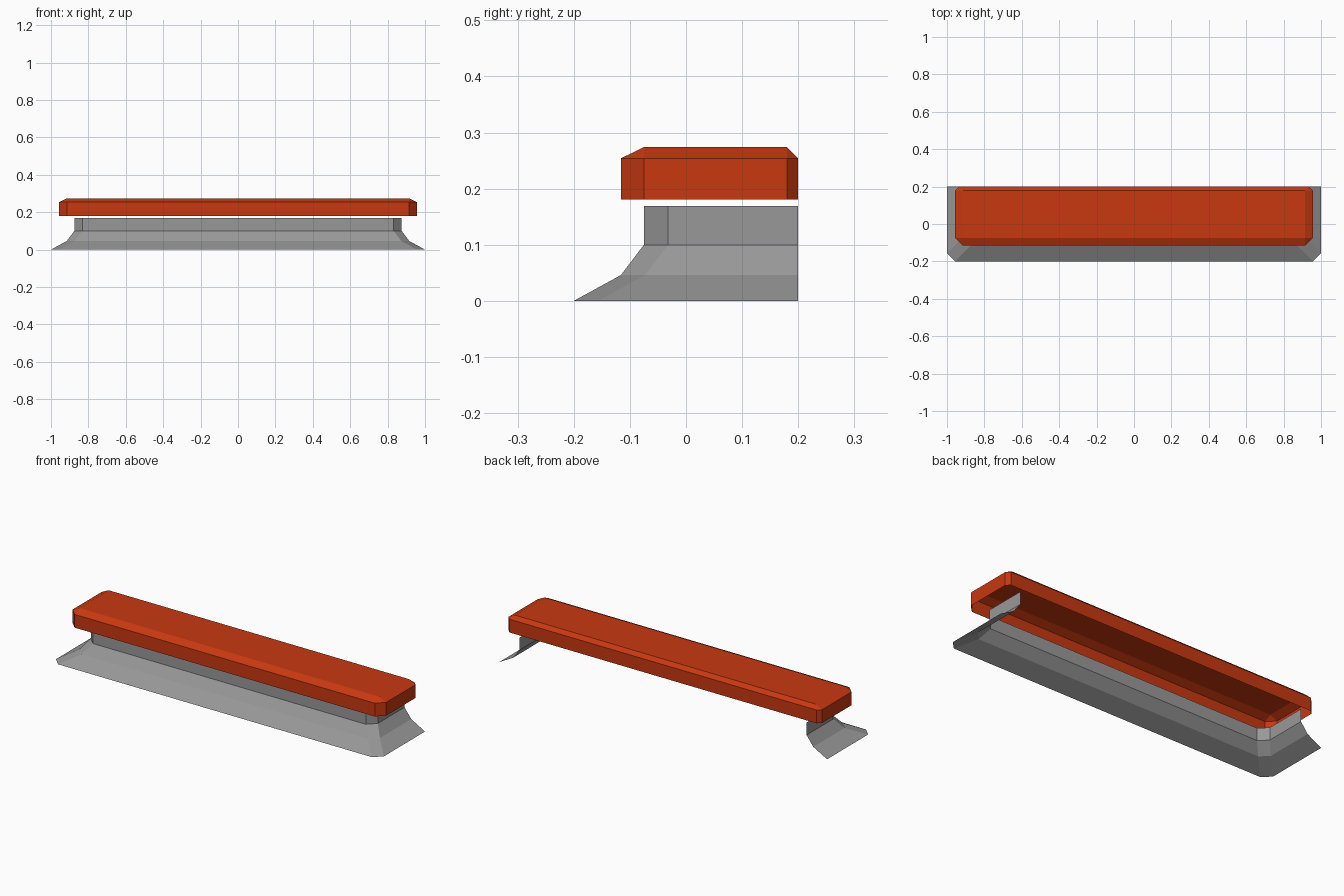
import bpy
import bmesh

cube = bpy.data.objects.get("Cube")
if cube:
    bpy.data.objects.remove(cube, do_unlink=True)

BACK = 0.2


def material(name, color):
    mat = bpy.data.materials.new(name)
    mat.use_nodes = True
    mat.diffuse_color = color
    node = next(n for n in mat.node_tree.nodes if n.type == "BSDF_PRINCIPLED")
    node.inputs["Base Color"].default_value = color
    node.inputs["Roughness"].default_value = 0.8
    return mat


def loft(name, rings, mat, closed):
    """Join matching rings into a thin shell; closed shells wrap and get a lid."""
    bm = bmesh.new()
    loops = [[bm.verts.new(p) for p in ring] for ring in rings]
    n = len(loops[0])
    for low, high in zip(loops, loops[1:]):
        for i in range(n if closed else n - 1):
            j = (i + 1) % n
            bm.faces.new((low[i], low[j], high[j], high[i]))
    if closed:
        bm.faces.new(loops[-1])
    # Merge corners that meet at a point
    bmesh.ops.remove_doubles(bm, verts=bm.verts, dist=0.0005)
    mesh = bpy.data.meshes.new(name)
    bm.to_mesh(mesh)
    bm.free()
    mesh.materials.append(mat)
    obj = bpy.data.objects.new(name, mesh)
    bpy.context.collection.objects.link(obj)
    return obj


def front_half(x, front, cut, z):
    """Left-to-right path round the front with its two cut corners."""
    return [(-x, front + cut, z), (-x + cut, front, z),
            (x - cut, front, z), (x, front + cut, z)]


def skirt_ring(x, front, z):
    return [(-x, BACK, z)] + front_half(x, front, 0.043, z) + [(x, BACK, z)]


def cap_ring(x, front, back, cut, back_cut, z):
    return front_half(x, front, cut, z) + [
        (x, back - back_cut, z), (x - back_cut, back, z),
        (-x + back_cut, back, z), (-x, back - back_cut, z)]


grey = material("stone grey", (0.32, 0.315, 0.315, 1))
red = material("orange red", (0.58, 0.04, 0.005, 1))

# Flared skirt, open at the back
loft("flared_skirt", [
    skirt_ring(1.0, -0.2, 0.0),
    skirt_ring(0.916, -0.116, 0.046),
    skirt_ring(0.875, -0.075, 0.1),
    skirt_ring(0.875, -0.075, 0.169),
], grey, closed=False)

# Hollow cap floating over the skirt, open underneath
loft("hollow_cap", [
    cap_ring(0.956, -0.116, BACK, 0.041, 0.02, 0.181),
    cap_ring(0.956, -0.116, BACK, 0.041, 0.02, 0.254),
    cap_ring(0.915, -0.075, BACK - 0.02, 0.0, 0.0, 0.274),
], red, closed=True)
